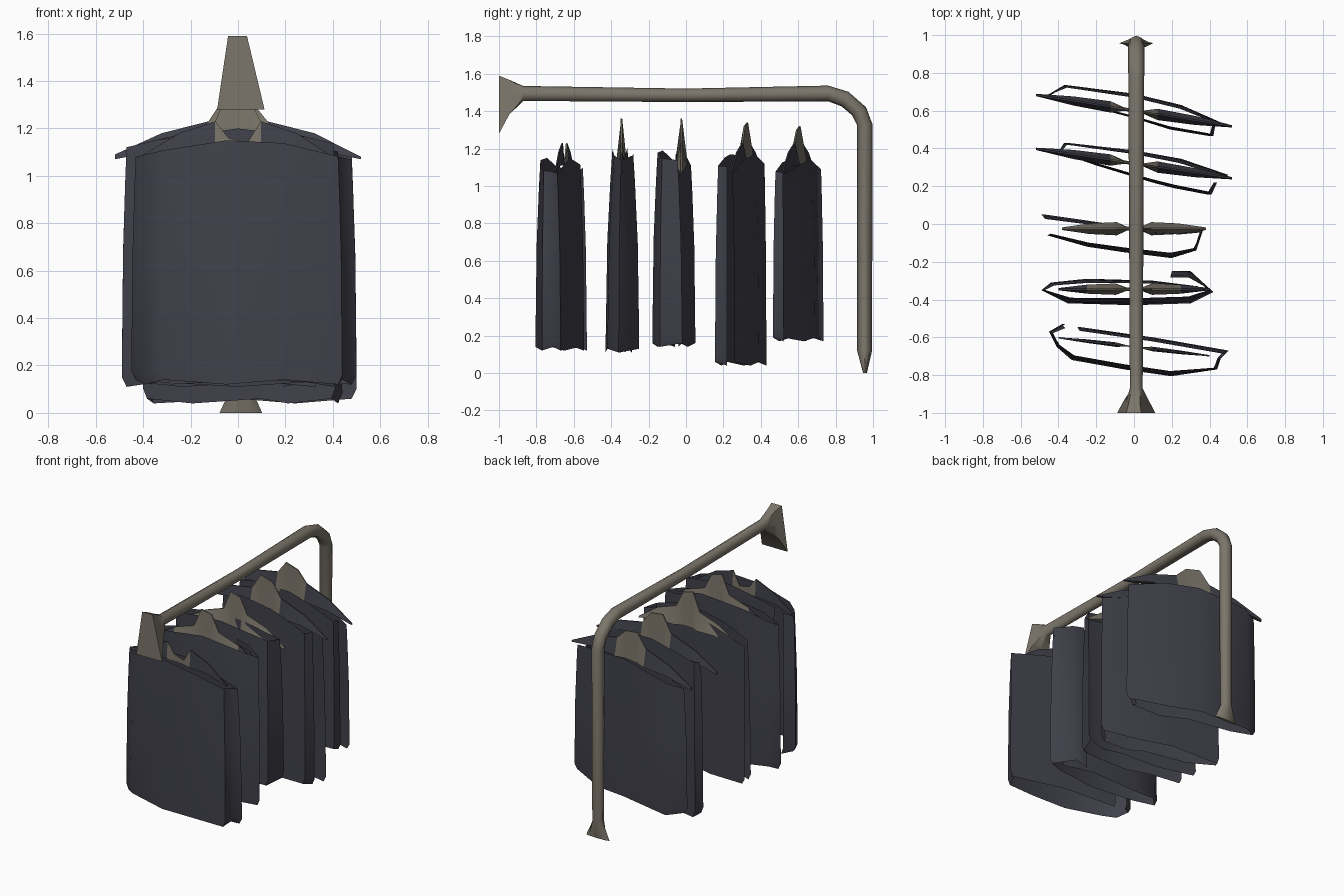
import bpy, math
from mathutils import Vector

if "Cube" in bpy.data.objects:
    bpy.data.objects.remove(bpy.data.objects["Cube"])


def material(name, rgb):
    m = bpy.data.materials.new(name)
    m.diffuse_color = (*rgb, 1)
    m.use_nodes = True
    m.node_tree.nodes["Principled BSDF"].inputs["Base Color"].default_value = m.diffuse_color
    return m


TAN = material("dull tan metal", (0.20, 0.18, 0.145))
CLOTH = material("dark blue grey cloth", (0.052, 0.052, 0.070))


def make(name, verts, faces, mats, angle=40):
    me = bpy.data.meshes.new(name)
    me.from_pydata([tuple(v) for v in verts], [], faces)
    for m in mats:
        me.materials.append(m)
    ob = bpy.data.objects.new(name, me)
    bpy.context.collection.objects.link(ob)
    bpy.ops.object.select_all(action='DESELECT')
    ob.select_set(True)
    bpy.context.view_layer.objects.active = ob
    bpy.ops.object.shade_smooth_by_angle(angle=math.radians(angle))
    return ob


def loft(rings, closed=True, caps=True):
    n = len(rings[0])
    verts = [v for r in rings for v in r]
    faces = []
    for i in range(len(rings) - 1):
        for j in range(n if closed else n - 1):
            k = (j + 1) % n
            faces.append((i*n + j, i*n + k, i*n + n + k, i*n + n + j))
    if caps:
        faces.append(tuple(reversed(range(n))))
        faces.append(tuple(range(len(verts) - n, len(verts))))
    return verts, faces


# rail: wall end to bent post, each station = y, z, tilt, half width x, half depth
N = 8
CX = 0.012
stations = [(-0.87, 1.495, 0, .034, .04), (0.0, 1.485, 0, .038, .036),
            (0.76, 1.495, 0, .042, .042), (0.85, 1.465, 25, .043, .043),
            (0.925, 1.40, 60, .043, .043), (0.955, 1.33, 90, .042, .042),
            (0.955, 0.12, 90, .036, .04)]
rings = []
# wall flange: trapezoid plate narrowing into the rail
plate = []
for j in range(N):
    a = 2*math.pi*j/N
    c, s = [max(-1, min(1, t*1.42)) for t in (math.cos(a), math.sin(a))]
    z = 1.435 + 0.155*s
    plate.append(Vector((CX - 0.007*(s + 1) + c*(0.07 - 0.03*s), -1.0, z)))
rings.append(plate)
rings.append([Vector((CX + (p.x - CX)*.72, -0.945, 1.475 + (p.z - 1.435)*.6)) for p in plate])
for y, z, t, rx, rd in stations:
    t = math.radians(t)
    up = Vector((0, math.sin(t), math.cos(t)))
    rings.append([Vector((CX, y, z)) + Vector((rx, 0, 0))*math.cos(2*math.pi*j/N)
                  + up*rd*math.sin(2*math.pi*j/N) for j in range(N)])
# foot: pinched front to back, flared sideways
rings.append([Vector((CX + .09*math.cos(2*math.pi*j/N),
                      .957 + .01*math.sin(2*math.pi*j/N), 0)) for j in range(N)])
v, f = loft(rings)
make("clothes_rail", v, f, [TAN], 50)


# garments: one folded cloth path seen from above, hung open at top and bottom
def garment(name, path, z0, z1, pull, lean=0.0):
    pts = [Vector((x, y, 0)) for x, y in path]
    # axis through the middle of the folded cloth
    mx = sum(p.x for p in pts)/len(pts)
    my = sum(p.y for p in pts)/len(pts)
    sxx = sum((p.x - mx)**2 for p in pts)
    slope = sum((p.x - mx)*(p.y - my) for p in pts)/sxx
    rows = []
    for t, k in ((0, 0), (.04, 0), (.55, .25), (.85, .7), (1, 1)):
        row = []
        for i, p in enumerate(pts):
            axis = my + slope*(p.x - mx)
            y = p.y + (axis - p.y)*pull*k
            x = p.x*(1 - 0.04*k + (-.04 if t == 0 else 0))
            top = z1 - 0.07*max(0, (abs(p.x) - .15)/.3)
            bottom = z0 + 0.02*(i % 2)
            row.append(Vector((x, y + lean*k, bottom + (top - bottom)*t)))
        rows.append(row)
    v, f = loft(rows, False, False)
    make(name, v, f, [CLOTH], 50)


garment("garment_1", [(-.38, -.53), (-.45, -.57), (-.41, -.65), (-.33, -.72), (-.05, -.77),
                      (.2, -.805), (.44, -.77), (.46, -.71), (.5, -.67), (.1, -.60),
                      (-.3, -.545)], .12, 1.15, .25)
garment("garment_2", [(.2, -.25), (.3, -.25), (.42, -.36), (.3, -.42), (0, -.43), (-.35, -.42),
                      (-.49, -.35), (-.44, -.31), (-.25, -.29), (.1, -.30), (.34, -.33)],
        .11, 1.20, .4)
garment("garment_3", [(-.46, -.06), (-.25, -.12), (-.05, -.15), (.2, -.18), (.33, -.14),
                      (.37, -.02), (.25, -.04), (.08, -.03), (-.2, .01), (-.49, .05)],
        .14, 1.19, .3)
garment("garment_4", [(.44, .22), (.41, .155), (.22, .19), (.1, .22), (-.2, .31), (-.4, .38),
                      (-.37, .43), (0, .39), (.25, .345), (.5, .26)], .04, 1.17, .25)
garment("garment_5", [(.43, .52), (.42, .465), (.2, .50), (0, .56), (-.3, .64), (-.48, .67),
                      (-.37, .735), (0, .69), (.25, .63), (.5, .52)], .17, 1.14, .25)


# hangers: thin wedges peaking in the middle, cloth covering the shoulders
def hanger(name, y, slope, half, peak, thick, bare):
    prof = [(-1, 1.09, .2), (-.62, 1.18, .8), (-.24, 1.23, 1), (-.1, peak, .3),
            (.1, peak - .02, .3), (.24, 1.23, 1), (.62, 1.18, .8), (1, 1.08, .2)]
    rings = []
    for u, z, w in prof:
        x = u*half
        d = thick*w
        low = 1.07 if abs(u) == 1 else 1.11
        yc = y + slope*x
        rings.append([Vector((x, yc - d, low)), Vector((x, yc + d, low)),
                      Vector((x, yc + .004, z)), Vector((x, yc - .004, z))])
    v, f = loft(rings)
    ob = make(name, v, f, [TAN, CLOTH], 30)
    for p in ob.data.polygons:
        p.material_index = 1 if abs(p.center.x) > bare else 0


hanger("hanger_1", -.65, -.12, .40, 1.16, .012, .1)
hanger("hanger_2", -.345, 0, .40, 1.36, .03, .32)
hanger("hanger_3", -.025, 0, .38, 1.36, .035, .32)
hanger("hanger_4", .32, -.15, .52, 1.34, .03, .2)
hanger("hanger_5", .60, -.16, .52, 1.32, .03, .2)
